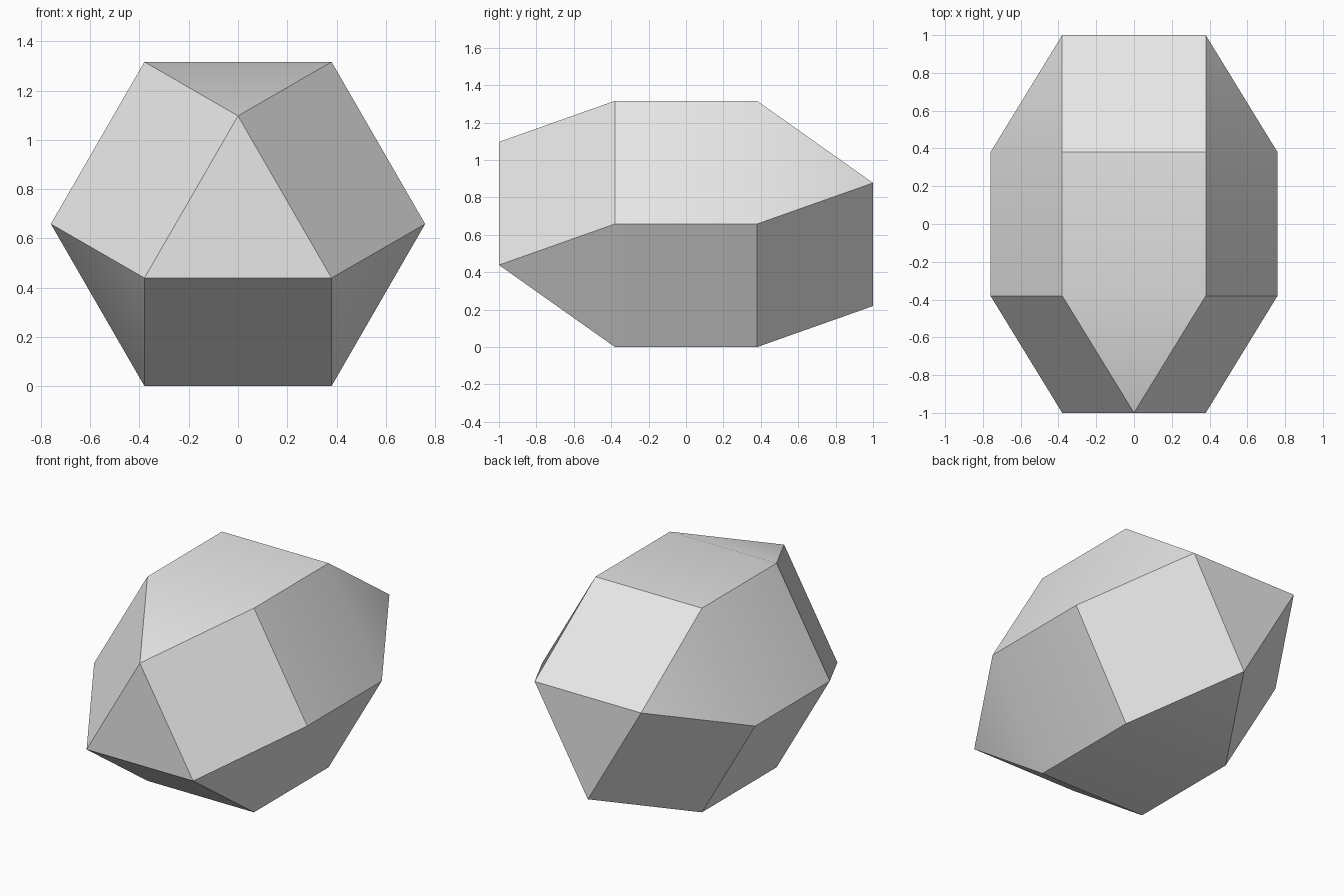
import bpy
import bmesh
from math import cos, sin, pi, radians, sqrt

cube = bpy.data.objects.get("Cube")
if cube:
    bpy.data.objects.remove(cube, do_unlink=True)

EDGE = 0.76                      # side of the hexagon and of the end triangles
HALF = EDGE / 2                  # half length of the straight middle section
MID_Z = EDGE * sqrt(3) / 2       # height of the long axis


def ring(bm, sides, radius, y, start):
    """Regular polygon of points across the long axis."""
    for i in range(sides):
        a = start + 2 * pi * i / sides
        bm.verts.new((radius * cos(a), y, MID_Z + radius * sin(a)))


bm = bmesh.new()
# Front triangle points up, back triangle points down
ring(bm, 3, EDGE / sqrt(3), -1, pi / 2)
ring(bm, 6, EDGE, -HALF, 0)
ring(bm, 6, EDGE, HALF, 0)
ring(bm, 3, EDGE / sqrt(3), 1, -pi / 2)

# Skin the rings and merge coplanar triangles into clean faces
bmesh.ops.convex_hull(bm, input=bm.verts[:])
bmesh.ops.dissolve_limit(bm, angle_limit=radians(1), verts=bm.verts[:], edges=bm.edges[:])
bmesh.ops.recalc_face_normals(bm, faces=bm.faces[:])

mesh = bpy.data.meshes.new("faceted_solid")
bm.to_mesh(mesh)
bm.free()
solid = bpy.data.objects.new("faceted_solid", mesh)
bpy.context.collection.objects.link(solid)

# Plain grey surface
grey = bpy.data.materials.new("light_grey")
grey.use_nodes = True
colour = (0.8, 0.8, 0.8, 1)
grey.diffuse_color = colour
for node in grey.node_tree.nodes:
    if node.type == 'BSDF_PRINCIPLED':
        node.inputs["Base Color"].default_value = colour
mesh.materials.append(grey)

# Soften only the shallow edges
bpy.ops.object.select_all(action='DESELECT')
solid.select_set(True)
bpy.context.view_layer.objects.active = solid
bpy.ops.object.shade_smooth_by_angle(angle=radians(30))
